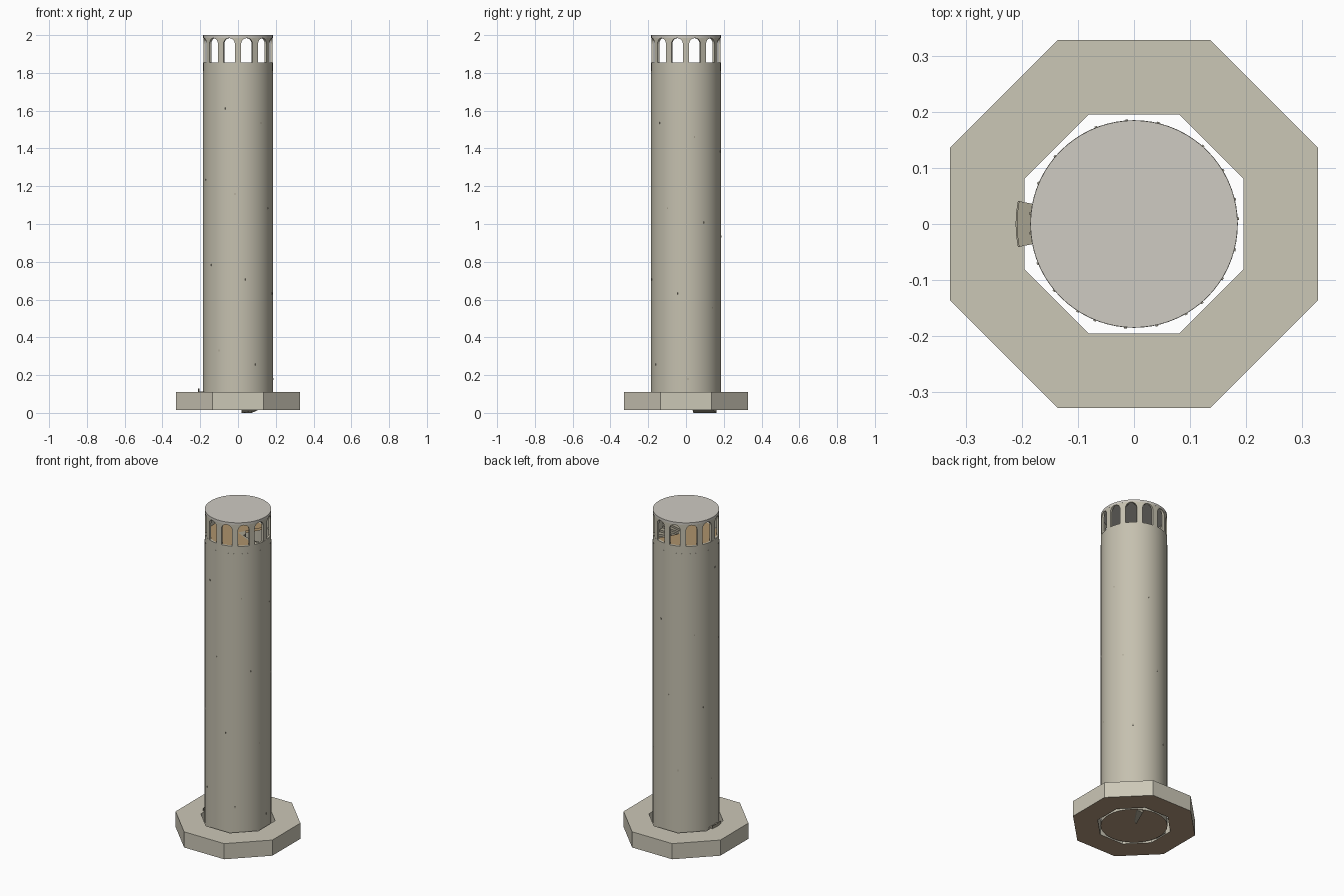
import bpy, bmesh, math
from math import radians, cos, sin, pi

if "Cube" in bpy.data.objects:
    bpy.data.objects.remove(bpy.data.objects["Cube"])

STONE = (0.56, 0.53, 0.43)
PLINTH = (0.60, 0.57, 0.47)
ROOF = (0.62, 0.595, 0.54)
DOOR = (0.39, 0.36, 0.28)
EARTH = (0.45, 0.32, 0.21)
WOOD = (0.42, 0.29, 0.15)
MATS = {}


def material(color):
    if color not in MATS:
        MATS[color] = bpy.data.materials.new("paint_%d" % len(MATS))
        MATS[color].diffuse_color = (*color, 1)
    return MATS[color]


def finish(name, bm, color, smooth=False, under=None):
    """Make an object; 'under' optionally colours the downward faces."""
    bmesh.ops.remove_doubles(bm, verts=bm.verts, dist=0.00005)
    bmesh.ops.recalc_face_normals(bm, faces=bm.faces)
    me = bpy.data.meshes.new(name)
    me.materials.append(material(color))
    if under:
        me.materials.append(material(under))
        bm.normal_update()
        for f in bm.faces:
            f.material_index = 1 if f.normal.z < -0.9 else 0
    bm.to_mesh(me)
    bm.free()
    ob = bpy.data.objects.new(name, me)
    bpy.context.collection.objects.link(ob)
    if smooth:
        bpy.ops.object.select_all(action='DESELECT')
        ob.select_set(True)
        bpy.context.view_layer.objects.active = ob
        bpy.ops.object.shade_smooth_by_angle(angle=radians(30))
    return ob


def lathe(name, profile, sides, color, closed=True, turn=0.0, smooth=False, under=None):
    """Revolve an (r, z) profile about z."""
    bm = bmesh.new()
    rings = []
    for i in range(sides):
        a = turn + 2 * pi * i / sides
        rings.append([bm.verts.new((r * cos(a), r * sin(a), z)) for r, z in profile])
    n = len(profile)
    for i in range(sides):
        p, q = rings[i], rings[(i + 1) % sides]
        for j in range(n if closed else n - 1):
            k = (j + 1) % n
            bm.faces.new((p[j], q[j], q[k], p[k]))
    if not closed:
        for j in (0, n - 1):
            bm.faces.new([ring[j] for ring in rings])
    return finish(name, bm, color, smooth, under)


def sector(bm, r0, r1, a0, a1, low, high, caps=True):
    """Wedge between two radii and angles; low/high are (start, end) heights."""
    v = []
    for a, zb, zt in ((a0, low[0], high[0]), (a1, low[1], high[1])):
        for r, z in ((r0, zb), (r1, zb), (r1, zt), (r0, zt)):
            v.append(bm.verts.new((r * cos(a), r * sin(a), z)))
    for j in range(4):
        k = (j + 1) % 4
        bm.faces.new((v[j], v[k], v[k + 4], v[j + 4]))
    if caps:
        bm.faces.new(v[:4])
        bm.faces.new(v[4:])


R_OUT, R_IN = 0.185, 0.172
R_GAL = 0.1845
SILL, LINTEL, TOP = 1.855, 1.986, 2.0
BASE = 0.014

# octagonal plinth ring
c8 = cos(pi / 8)
lathe("plinth_ring", [(0.195 / c8, BASE), (0.328 / c8, BASE),
                      (0.328 / c8, 0.11), (0.195 / c8, 0.11)], 8, PLINTH,
      turn=pi / 8, under=EARTH)

# tower shaft, its floor, gallery parapet and roof
lathe("tower_wall", [(R_IN, BASE), (R_OUT, BASE), (R_OUT, 1.81), (R_IN, 1.81)],
      72, STONE, smooth=True, under=EARTH)
lathe("ground_floor", [(R_IN, BASE), (R_IN, 0.024)], 72, STONE, closed=False, under=EARTH)
lathe("gallery_parapet", [(R_IN, 1.81), (R_GAL, 1.81), (R_GAL, SILL), (R_IN, SILL)],
      72, STONE, smooth=True)
lathe("roof", [(R_GAL, LINTEL), (R_GAL, TOP)], 72, ROOF, closed=False, smooth=True)

# twelve round-headed openings between piers
bm = bmesh.new()
half = 0.0315
ha = math.asin(half / R_GAL)
spring = 1.984 - half
for b in range(12):
    mid = radians(15 + 30 * b)
    n = 12
    ts = [pi - pi * i / n for i in range(n + 1)]
    for t0, t1 in zip(ts, ts[1:]):
        sector(bm, R_IN, R_GAL, mid + ha * cos(t0), mid + ha * cos(t1),
               (spring + half * sin(t0), spring + half * sin(t1)),
               (LINTEL, LINTEL), caps=False)
    sector(bm, R_IN, R_GAL, mid + ha, mid + radians(30) - ha,
           (SILL, SILL), (LINTEL, LINTEL))
finish("gallery_arches", bm, STONE, smooth=True)

# spiral stair with sloping underside, climbing clockwise
RATE = radians(835)          # turn per unit of height
STEPS = 150
rise = (1.855 - 0.02) / STEPS
start = radians(66)
bm = bmesh.new()
for i in range(STEPS):
    a0 = start - RATE * rise * i
    tread = 0.02 + rise * (i + 1)
    sector(bm, 0.043, 0.178, a0, a0 - RATE * rise,
           (rise * i, rise * (i + 1)), (tread, tread))
finish("spiral_stair", bm, DOOR, under=EARTH)
lathe("stair_newel", [(0.045, 0.02), (0.045, 1.854)], 32, DOOR, closed=False, smooth=True)

# wooden gallery floor with stair opening
bm = bmesh.new()
f0, f1, fn = radians(60), radians(334), 48
for i in range(fn):
    sector(bm, 0.0, 0.175, f0 + (f1 - f0) * i / fn, f0 + (f1 - f0) * (i + 1) / fn,
           (1.842, 1.842), (1.855, 1.855), caps=False)
finish("gallery_floor", bm, WOOD)

# small slit windows following the stair
bm = bmesh.new()
for k in range(21):
    a = radians(3 - 62.9 * k)
    z = 0.18 + 0.0753 * k
    sector(bm, R_IN - 0.001, R_OUT + 0.002, a - 0.013, a + 0.013,
           (z - 0.005, z - 0.005), (z + 0.005, z + 0.005))
finish("slit_windows", bm, DOOR)

# doorway block with a thin raised door
bm = bmesh.new()
for i in range(4):
    d = radians(22.5) / 4
    a = pi - radians(11.25) + d * i
    sector(bm, 0.18, 0.21, a, a + d, (0.02, 0.02), (0.113, 0.113), caps=i in (0, 3))
    sector(bm, 0.208, 0.211, a, a + d, (0.02, 0.02), (0.128, 0.128), caps=i in (0, 3))
finish("doorway", bm, DOOR)

for m in bpy.data.materials:
    if m.users and not m.is_grease_pencil:
        m.use_nodes = True
        m.node_tree.nodes["Principled BSDF"].inputs["Base Color"].default_value = m.diffuse_color
